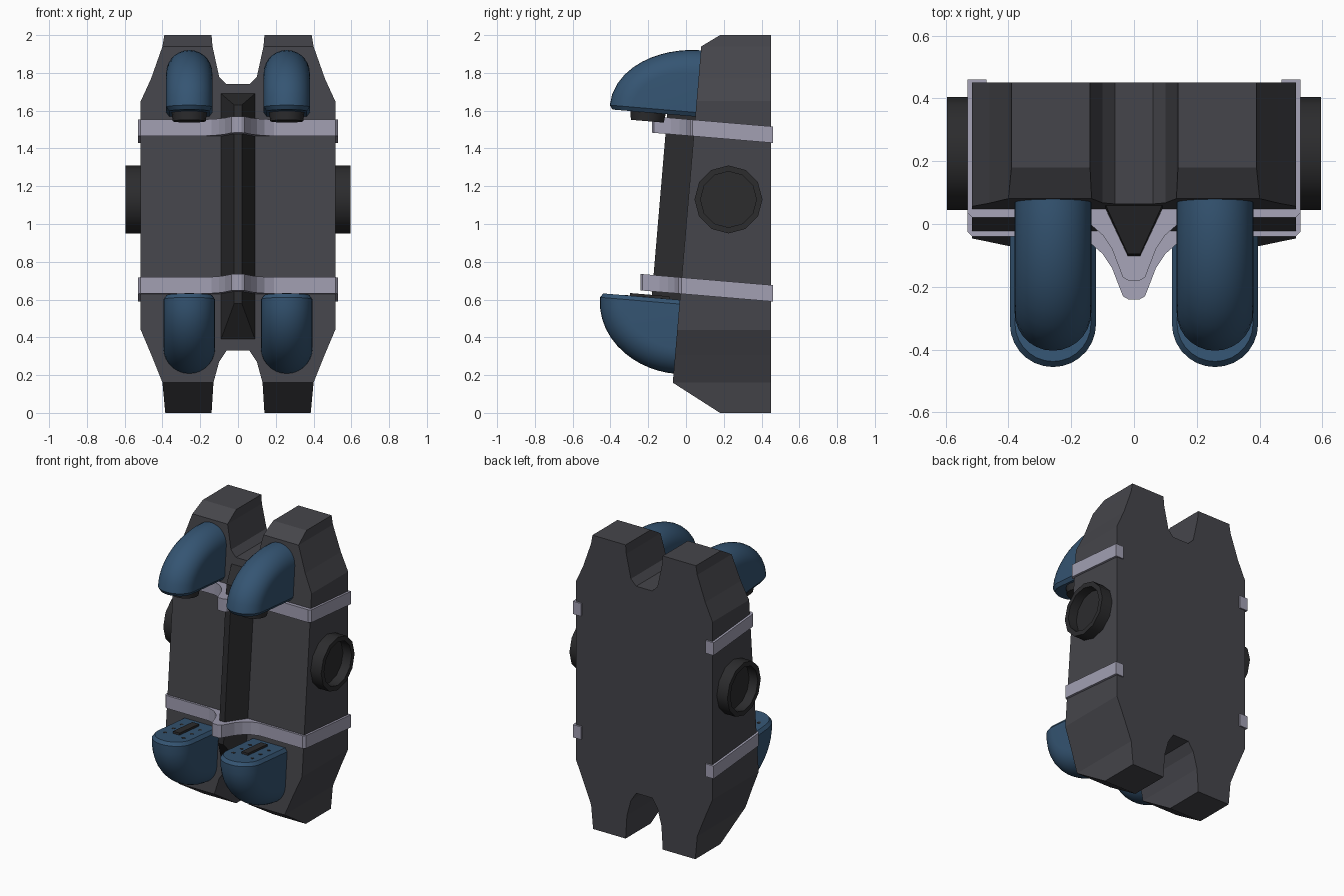
import bpy, bmesh, math

if "Cube" in bpy.data.objects:
    bpy.data.objects.remove(bpy.data.objects["Cube"])

SLOPE = 0.0847                       # lean of the front face
N = math.hypot(1, SLOPE)


def mat(name, col):
    m = bpy.data.materials.new(name)
    m.diffuse_color = (*col, 1)
    m.use_nodes = True
    m.node_tree.nodes["Principled BSDF"].inputs["Base Color"].default_value = m.diffuse_color
    return m


DARK = mat("dark_grey", (0.06, 0.06, 0.07))
BLACK = mat("black", (0.025, 0.025, 0.027))
STRAP = mat("pale_metal", (0.36, 0.35, 0.45))
BLUE = mat("blue", (0.035, 0.09, 0.17))


def make(name, verts, faces, material, smooth=None):
    bm = bmesh.new()
    vs = [bm.verts.new(v) for v in verts]
    for f in faces:
        bm.faces.new([vs[i] for i in f])
    bmesh.ops.recalc_face_normals(bm, faces=bm.faces)
    me = bpy.data.meshes.new(name)
    bm.to_mesh(me)
    bm.free()
    me.materials.append(material)
    ob = bpy.data.objects.new(name, me)
    bpy.context.collection.objects.link(ob)
    if smooth:
        bpy.ops.object.select_all(action='DESELECT')
        ob.select_set(True)
        bpy.context.view_layer.objects.active = ob
        bpy.ops.object.shade_smooth_by_angle(angle=math.radians(smooth))
    return ob


def loft(rings):
    """Vertices and faces of closed rings joined in order, capped at both ends."""
    n = len(rings[0])
    faces = [[k * n + i, k * n + (i + 1) % n, (k + 1) * n + (i + 1) % n, (k + 1) * n + i]
             for k in range(len(rings) - 1) for i in range(n)]
    faces += [list(range(n)), list(range((len(rings) - 1) * n, len(rings) * n))]
    return [v for r in rings for v in r], faces


def front_y(z):
    return -0.07 + (z - 0.16) * SLOPE


def leaning(origin, x, out, up):
    """Point in a frame that leans with the front face."""
    return (x, origin[0] + (-out + up * SLOPE) / N, origin[1] + (up + out * SLOPE) / N)


# Body: notched outline, flat back, leaning front with chamfered ends
half = [(.06, .33), (.10, .27), (.13, .16), (.14, 0), (.385, 0), (.40, .16), (.46, .31),
        (.515, .44), (.515, 1.65), (.46, 1.77), (.40, 1.94), (.39, 2), (.14, 2),
        (.135, 1.94), (.10, 1.78), (.06, 1.74)]
outline = half + [(-x, z) for x, z in reversed(half)]
n = len(outline)
front = [(x, 0.18 if z in (0, 2) else front_y(z), z) for x, z in outline]
verts, faces = loft([[(x, 0.45, z) for x, z in outline], front])
faces[-1] = [n + i for i, p in enumerate(outline) if 0 < p[1] < 2]
for quad in ((2, 3, 4, 5), (10, 11, 12, 13)):
    faces += [[n + i for i in quad], [n + n - 1 - i for i in quad]]
make("body", verts, faces, DARK)

# Centre ridge
ridge = []
for w, lo, hi, off in ((.09, .39, 1.69, -.02), (.09, .39, 1.69, 0), (.02, .58, 1.63, .15)):
    ridge.append([(x, front_y(z) - off, z) for x, z in ((-w, lo), (w, lo), (w, hi), (-w, hi))])
make("centre_ridge", *loft(ridge), BLACK)

# Straps wrapping the sides and the ridge
for name, z0, f in (("upper_strap", 1.43, 0.02), ("lower_strap", 0.59, -0.04)):
    path = [(.47, .46), (.53, .46), (.53, f + .015), (.515, f), (.19, f), (.14, f - .02),
            (.10, f - .055), (.07, f - .10), (.045, f - .165), (.035, f - .19), (.018, f - .2)]
    inner = [(0, .12), (.47, .12)]
    ring = path + [(-x, y) for x, y in reversed(path)]
    ring += [(-.47, .12), (.47, .12)]
    make(name, *loft([[(x, y, z0 + SLOPE * (.45 - y) + h) for x, y in ring]
                      for h in (0, .087)]), STRAP)


def pod(name, cx, origin, a, b, w, sign):
    """Quarter elbow with an arched section; sign is +1 for bulging up, -1 for down."""
    steps, arc = 12, 14
    rings = []

    def section(t, width, trim, lift):
        c, s = math.cos(t), math.sin(t)
        r = 1 / math.hypot(c / a, s / b) - trim
        pts = [(width, 0)] + [(width * math.cos(p), r - width + width * math.sin(p))
                              for p in (math.pi * i / arc for i in range(arc + 1))] + [(-width, 0)]
        return [leaning(origin, cx + x, d * c, sign * (d * s + lift)) for x, d in pts]

    rings.append(section(0, w - .016, .016, -.022))
    for k in range(steps + 1):
        rings.append(section(math.pi / 2 * k / steps, w, 0, 0))
    verts, faces = loft(rings)
    ob = make(name, verts, faces, BLUE)
    bm = bmesh.new()
    bm.from_mesh(ob.data)
    bmesh.ops.remove_doubles(bm, verts=bm.verts, dist=1e-5)
    bmesh.ops.recalc_face_normals(bm, faces=bm.faces)
    bm.to_mesh(ob.data)
    bm.free()
    bpy.ops.object.select_all(action='DESELECT')
    ob.select_set(True)
    bpy.context.view_layer.objects.active = ob
    bpy.ops.object.shade_smooth_by_angle(angle=math.radians(30))


def disc(name, cx, origin, out, up0, up1, r, sides):
    ang = [2 * math.pi * i / sides for i in range(sides)]
    make(name, *loft([[leaning(origin, cx + q * math.cos(t), out + q * math.sin(t), u) for t in ang]
                      for u, q in ((up0, r), (up1, r * .92))]), BLACK, 35)


UP, LOW = (.06, 1.59), (-.02, .575)
for side, s in (("right", 1), ("left", -1)):
    cx = .258 * s
    # Upper pod with a round nozzle underneath
    pod(f"upper_pod_{side}", cx, UP, .465, .33, .122, 1)
    disc(f"nozzle_{side}", cx, UP, .26, -.01, -.068, .095, 16)

    # Lower pod with a slot bar and small vent holes on its top face
    pod(f"lower_pod_{side}", cx, LOW, .437, .37, .137, -1)
    make(f"slot_bar_{side}", *loft([[leaning(LOW, cx + x, o, u) for x, o in
         ((-.025, .07), (.025, .07), (.025, .28), (-.025, .28))] for u in (.01, .036)]), BLACK)
    for i, o in enumerate((.12, .21, .30)):
        for j, dx in enumerate((-.07, .07)):
            disc(f"vent_{side}_{i}{j}", cx + dx, LOW, o, .015, .0235, .013, 8)

    # Round side port with a recessed centre
    ang = [math.pi / 6 * i for i in range(12)]
    make(f"side_port_{side}", *loft([[(s * x, .225 + r * math.cos(t), 1.13 + r * math.sin(t))
         for t in ang] for x, r in ((.5, .18), (.595, .18), (.595, .148), (.53, .148))]), BLACK, 35)
